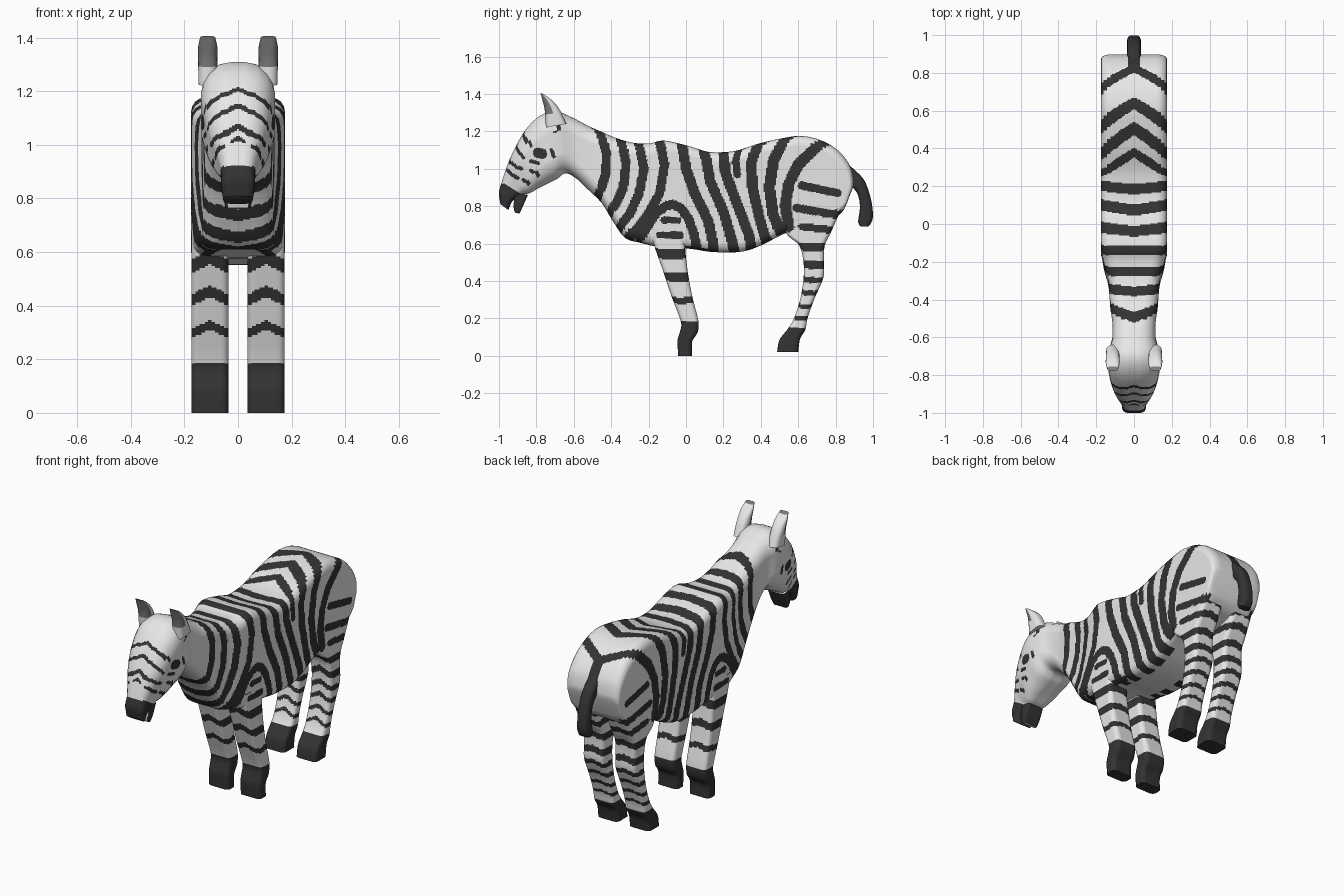
import bpy, bmesh, math


def material(name, v):
    m = bpy.data.materials.new(name)
    m.diffuse_color = (v, v, v, 1)
    return m


WHITE, DARK, GREY = 0, 1, 2
MATS = [material("white_coat", 0.8), material("dark_stripe", 0.033), material("grey_inner_ear", 0.2)]


def resample(st, step):
    """Catmull-Rom through the stations."""
    out = []
    for i in range(len(st) - 1):
        p = [st[max(i - 1, 0)], st[i], st[i + 1], st[min(i + 2, len(st) - 1)]]
        far = max(math.dist(p[1][:2], p[2][:2]), math.dist(p[1][2:4], p[2][2:4]))
        n = max(2, int(far / step))
        for k in range(n):
            t = k / n
            out.append([0.5 * (2 * b + (c - a) * t + (2 * a - 5 * b + 4 * c - d) * t * t
                               + (3 * b - a - 3 * c + d) * t ** 3) for a, b, c, d in zip(*p)])
    out.append(list(st[-1]))
    return out


def rounded_rect(w, h, r, nx, nz, m=4):
    r = min(r, 0.9 * w, 0.9 * h)
    sign = [(1, 1), (-1, 1), (-1, -1), (1, -1)]
    pts = []
    for q in range(4):
        cx, cz = sign[q][0] * (w - r), sign[q][1] * (h - r)
        for j in range(m + 1):
            a = (q + j / m) * math.pi / 2
            pts.append((cx + r * math.cos(a), cz + r * math.sin(a)))
        ex, ez = pts[-1]
        nq = sign[(q + 1) % 4]
        dx, dz = nq[0] * (w - r) - cx, nq[1] * (h - r) - cz
        n = nx if q % 2 == 0 else nz
        pts += [(ex + dx * k / n, ez + dz * k / n) for k in range(1, n)]
    return pts


def loft(name, stations, colour, xc=0.0, nx=12, nz=14, step=0.01, mirror=False):
    """Skin rounded sections; a station is (y,z of top/front, y,z of bottom/back, half width, corner radius)."""
    bm = bmesh.new()
    rings = []
    for ya, za, yb, zb, w, r in resample(stations, step):
        length = math.hypot(ya - yb, za - zb)
        uy, uz = (ya - yb) / length, (za - zb) / length
        pts = rounded_rect(w, length / 2, r, nx, nz)
        vs = [bm.verts.new((xc + px, (ya + yb) / 2 + uy * pv, (za + zb) / 2 + uz * pv)) for px, pv in pts]
        rings.append((vs, pts, w))
    for (va, pa, w), (vb, _, _) in zip(rings, rings[1:]):
        for j in range(len(va)):
            k = (j + 1) % len(va)
            f = bm.faces.new((va[j], va[k], vb[k], vb[j]))
            x, y, z = f.calc_center_median()
            inset = max(0, w - abs(pa[j][0] + pa[k][0]) / 2)
            f.material_index = colour(x, y, z, inset, pa[j][1] + pa[k][1] > 0)
    for vs, pts, w in (rings[0], rings[-1]):
        f = bm.faces.new(vs)
        x, y, z = f.calc_center_median()
        f.material_index = colour(x, y, z, w, True)
    bmesh.ops.recalc_face_normals(bm, faces=bm.faces)
    me = bpy.data.meshes.new(name)
    bm.to_mesh(me)
    bm.free()
    for m in MATS:
        me.materials.append(m)
    ob = bpy.data.objects.new(name, me)
    bpy.context.collection.objects.link(ob)
    bpy.ops.object.select_all(action='DESELECT')
    ob.select_set(True)
    bpy.context.view_layer.objects.active = ob
    bpy.ops.object.shade_smooth_by_angle(angle=math.radians(45))
    if mirror:
        ob.modifiers.new("mirror", 'MIRROR')
    return ob


# Stripe centre lines in the unrolled side view (y, height), grouped by region
FORE = [
    [(-.5, 1.36), (-.455, 1.2), (-.425, 1.08), (-.43, .97), (-.455, .89), (-.5, .83)],
    [(-.36, 1.32), (-.345, 1.15), (-.32, 1.03), (-.335, .9), (-.375, .81), (-.44, .74)],
    [(-.25, 1.33), (-.25, 1.13), (-.225, 1.0), (-.25, .87), (-.3, .76), (-.38, .66)],
    [(-.14, 1.35), (-.14, 1.15), (-.115, 1.02), (-.14, .87), (-.2, .76), (-.27, .67), (-.33, .62)],
    [(-.25, .6), (-.215, .68), (-.16, .76), (-.11, .8), (-.07, .81), (-.03, .79), (.01, .74), (.04, .66),
     (.06, .57), (.06, .4)],
]
BARREL = [
    [(-.04, 1.32), (-.02, 1.14), (0, 1.0), (.05, .86), (.12, .72), (.145, .6), (.15, .4)],
    [(.07, 1.3), (.1, 1.09), (.13, .93), (.2, .77), (.25, .6), (.27, .4)],
    [(.18, 1.3), (.2, 1.1), (.21, .98), (.27, .82), (.34, .64), (.36, .42)],
    [(.51, 1.34), (.38, 1.13), (.35, 1.03), (.355, .9), (.39, .75), (.43, .6), (.44, .45)],
]
RUMP = [
    [(.66, 1.38), (.53, 1.17), (.47, 1.05), (.445, .9), (.465, .76), (.51, .64)],
    [(.89, 1.34), (.73, 1.15), (.6, 1.02), (.55, .92), (.53, .8), (.55, .69)],
]
HAIRPIN = [[(.38, 1.31), (.28, 1.12), (.265, 1.04), (.275, .97)]]
# Leg bands: left end, right end, height, drop, half width
BANDS = [(-.12, -.04, .725, 0, .018), (-.14, -.03, .645, 0, .019),
         (-.3, .1, .545, 0, .026), (-.3, .1, .42, 0, .022), (-.3, .1, .295, 0, .017),
         (.62, .81, .91, .04, .022), (.59, .82, .79, .04, .022), (.62, .9, .69, .03, .02),
         (.57, .9, .58, .0, .02), (.57, .9, .485, 0, .02), (.57, .9, .405, 0, .015),
         (.5, .9, .335, 0, .013), (.5, .9, .265, 0, .012), (.5, .9, .2, 0, .01)]
FACE = [[(-1, 1.1), (-.9, 1.09), (-.87, 1.06)], [(-1.05, 1.02), (-.93, 1.02), (-.88, 1.0)],
        [(-.95, .98), (-.9, .95)], [(-.95, 1.16), (-.87, 1.15), (-.83, 1.13)],
        [(-.83, .99), (-.78, .96)], [(-.87, .94), (-.84, .92)], [(-.72, 1.1), (-.7, 1.05)],
        [(-.83, 1.04), (-.79, 1.03)], [(-.7, 1.2), (-.68, 1.22)]]


def segments(lines, width):
    return [(*a, *b, width) for line in lines for a, b in zip(line, line[1:])]


COAT = (segments(FORE, 0.025) + segments(BARREL, 0.028) + segments(RUMP, 0.03) + segments(HAIRPIN, 0.02)
        + [(a, z, b, z - dz, w) for a, b, z, dz, w in BANDS])
HEAD = segments(FACE, 0.01) + [(-.79, 1.085, -.77, 1.08, .028)]


def near(y, v, segs):
    for y0, v0, y1, v1, w in segs:
        if min(y0, y1) - w < y < max(y0, y1) + w and min(v0, v1) - w < v < max(v0, v1) + w:
            dy, dv = y1 - y0, v1 - v0
            t = max(0, min(1, ((y - y0) * dy + (v - v0) * dv) / (dy * dy + dv * dv)))
            if math.hypot(y - y0 - t * dy, v - v0 - t * dv) < w:
                return DARK
    return WHITE


def body_colour(x, y, z, d, top):
    if y < -0.6:
        if y < -0.86 and z < 0.925 - 0.58 * (y + 0.985):
            return DARK
        return near(y, z - 0.5 * d, HEAD)
    if y > 0.8 and z > 0.95 and abs(x) < 0.03:
        return DARK
    if (y > 0.84 and z < 0.97) or (not top and y > 0.55 and d > 0.04):  # plain buttocks
        return WHITE
    if not top and y < -0.27:  # chest: stripes dip towards the middle
        return near(y, z + 0.35 * d, COAT)
    if not top and d > 0.09:  # plain belly
        return WHITE
    return near(y, z + d if top else z - d, COAT)


def leg_colour(x, y, z, d, top):
    if z < (0.185 if y < 0.3 else 0.15):
        return DARK
    return near(y, z - (0.5 if top else 0.25) * d, COAT)


# Head, neck and trunk in one skin
head = [(-.992, .81, -.95, .78, .055, .03), (-1, .87, -.925, .83, .063, .03),
        (-.985, .93, -.875, .86, .065, .04), (-.955, 1.02, -.835, .87, .085, .055),
        (-.915, 1.11, -.79, .895, .11, .075), (-.86, 1.205, -.74, .92, .127, .095),
        (-.785, 1.28, -.69, .945, .138, .105), (-.7, 1.308, -.645, .975, .132, .105),
        (-.61, 1.275, -.59, .95, .114, .09), (-.515, 1.225, -.52, .885, .115, .08),
        (-.45, 1.197, -.45, .815, .125, .07), (-.375, 1.165, -.385, .71, .13, .07)]
trunk = [(-.29, 1.14, -.325, .63, .137, .06), (-.2, 1.135, -.24, .603, .16, .06),
         (-.115, 1.15, -.13, .58, .174, .05), (.02, 1.12, .02, .572, .175, .05),
         (.125, 1.09, .14, .555, .175, .05), (.26, 1.095, .285, .555, .175, .05),
         (.39, 1.135, .39, .585, .175, .05), (.525, 1.165, .52, .65, .175, .05),
         (.62, 1.175, .61, .68, .175, .05), (.72, 1.153, .69, .7, .175, .05),
         (.81, 1.1, .75, .72, .175, .05), (.875, 1.02, .8, .74, .175, .05),
         (.897, .94, .84, .775, .17, .05), (.893, .9, .86, .815, .14, .03)]
loft("body", head + trunk, body_colour, nx=32, nz=68, step=0.0068)

# Legs
front = [(-.19, .68, 0, .68), (-.17, .59, -.005, .59), (-.125, .46, .008, .46), (-.08, .325, .032, .325),
         (-.04, .22, .06, .215), (-.025, .165, .068, .165), (-.035, .12, .06, .12),
         (-.045, .08, .033, .075), (-.042, 0, .033, 0)]
hind = [(.55, .92, .87, .92), (.53, .8, .835, .8), (.535, .66, .775, .66), (.605, .59, .742, .59),
        (.628, .5, .737, .5), (.628, .41, .735, .42), (.61, .3, .685, .3), (.577, .2, .65, .2),
        (.545, .145, .638, .14), (.5, .085, .61, .09), (.487, .02, .6, .02)]
for name, pts in (("front_leg", front), ("hind_leg", hind)):
    loft(name, [(*p, 0.069, 0.025) for p in pts], leg_colour, xc=0.105, nx=14, nz=20, step=0.008, mirror=True)

# Ears with grey fronts
ear = [(-.75, 1.22, -.64, 1.24, .034, .03), (-.755, 1.31, -.675, 1.315, .036, .03),
       (-.767, 1.365, -.71, 1.36, .036, .03), (-.778, 1.405, -.755, 1.395, .028, .015)]
loft("ear", ear, lambda x, y, z, d, top: GREY if top and z > 1.29 else WHITE, xc=0.113, mirror=True)

# Tail
tail = [(.86, 1.03, .84, .95), (.945, .95, .9, .89), (.98, .87, .922, .85), (.997, .79, .93, .79),
        (.997, .725, .92, .715), (.975, .69, .935, .69)]
loft("tail", [(*p, 0.036, 0.025) for p in tail], lambda *a: DARK, step=0.02, nx=4, nz=4)

# Lower lip, pale inside the mouth
lip = [(-.915, .87, -.845, .86, .055, .015), (-.922, .80, -.872, .80, .053, .012),
       (-.914, .765, -.89, .76, .046, .01)]
loft("lower_lip", lip, lambda x, y, z, d, top: WHITE if top and d > 0.01 else DARK)
